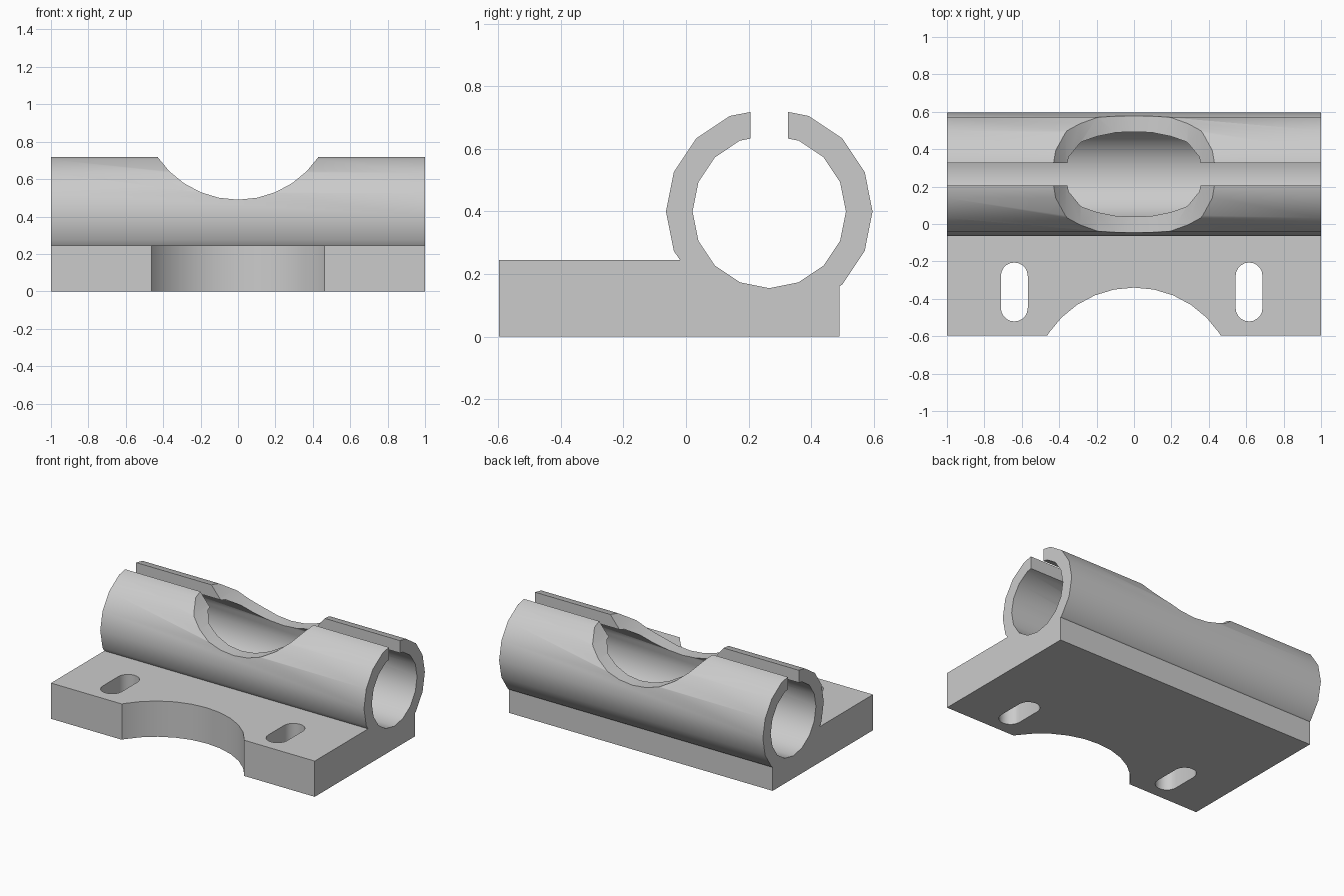
import bpy, bmesh
from math import cos, sin, pi, radians
from mathutils import Vector

if "Cube" in bpy.data.objects:
    bpy.data.objects.remove(bpy.data.objects["Cube"])

grey = bpy.data.materials.new("plain grey")
grey.use_nodes = True
grey.diffuse_color = (0.6, 0.6, 0.6, 1)
grey.node_tree.nodes["Principled BSDF"].inputs["Base Color"].default_value = grey.diffuse_color


def prism(name, points, axis, start, end):
    """Extrude a flat outline along x, y or z."""
    bm = bmesh.new()
    place = {"x": lambda a, b: (start, a, b),
             "y": lambda a, b: (a, start, b),
             "z": lambda a, b: (a, b, start)}[axis]
    face = bm.faces.new([bm.verts.new(place(a, b)) for a, b in points])
    move = Vector([end - start if axis == c else 0 for c in "xyz"])
    new = bmesh.ops.extrude_face_region(bm, geom=[face])["geom"]
    bmesh.ops.translate(bm, vec=move, verts=[v for v in new if isinstance(v, bmesh.types.BMVert)])
    bmesh.ops.recalc_face_normals(bm, faces=bm.faces)
    mesh = bpy.data.meshes.new(name)
    bm.to_mesh(mesh)
    bm.free()
    mesh.materials.append(grey)
    obj = bpy.data.objects.new(name, mesh)
    bpy.context.collection.objects.link(obj)
    return obj


def arc(cx, cy, r, first, last, steps):
    angles = [radians(first + (last - first) * i / steps) for i in range(steps + 1)]
    return [(cx + r * cos(a), cy + r * sin(a)) for a in angles]


# Side profile: base plate flowing into a split tube
CY, CZ, OUTER, INNER, GAP = 0.266, 0.40, 0.33, 0.245, 0.06


def lip(r, side):
    """Point where the split crosses the faceted wall."""
    y, z = r * cos(3 * pi / 8), r * sin(3 * pi / 8)
    return (CY + side * GAP, CZ + r + (z - r) * GAP / y)


profile = [(-0.597, 0), (0.49, 0), (0.49, 0.161)]
profile += arc(CY, CZ, OUTER, -45, 67.5, 5)
profile += [lip(OUTER, 1), lip(INNER, 1)]
profile += arc(CY, CZ, INNER, 67.5, -247.5, 14)
profile += [lip(INNER, -1), lip(OUTER, -1)]
profile += arc(CY, CZ, OUTER, 112.5, 202.5, 4)
profile += [(-0.019, 0.245), (-0.597, 0.245)]
body = prism("tube_clamp_bracket", profile, "x", -1, 1)

# Cutters: saddle across the tube, scallop in the plate, two slots
cutters = [
    prism("saddle_cutter", arc(0, 1.01, 0.52, 0, 348.75, 31), "y", -0.8, 0.8),
    prism("scallop_cutter", arc(0, -0.889, 0.549, 0, 348.75, 31), "z", -0.2, 0.4),
]
for side, x in (("right", -0.64), ("left", 0.615)):
    outline = arc(x, -0.278, 0.072, 0, 180, 10) + arc(x, -0.449, 0.072, 180, 360, 10)
    cutters.append(prism(side + "_slot_cutter", outline, "z", -0.2, 0.4))

bpy.context.view_layer.objects.active = body
for cutter in cutters:
    mod = body.modifiers.new(cutter.name, "BOOLEAN")
    mod.operation, mod.solver, mod.object = "DIFFERENCE", "EXACT", cutter
    bpy.ops.object.modifier_apply(modifier=mod.name)
    bpy.data.objects.remove(cutter)

# Smooth the curved walls, keep the real edges sharp
bpy.ops.object.select_all(action="DESELECT")
body.select_set(True)
bpy.ops.object.shade_smooth_by_angle(angle=radians(30))
